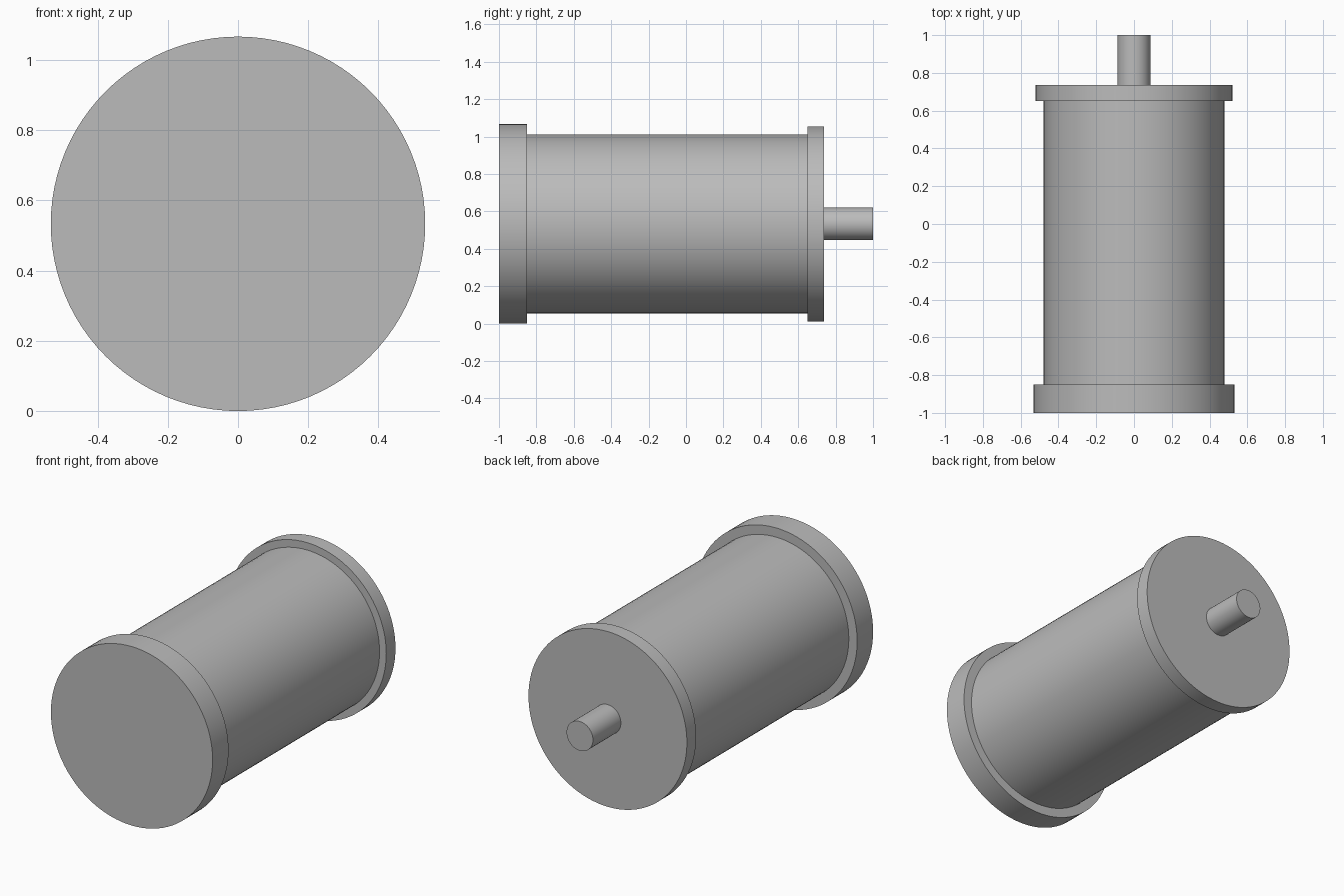
import bpy
import math

cube = bpy.data.objects.get("Cube")
if cube:
    bpy.data.objects.remove(cube, do_unlink=True)

AXIS_Z = 0.533

grey = bpy.data.materials.new("plain grey")
grey.use_nodes = True
colour = (0.5, 0.5, 0.5, 1)
grey.diffuse_color = colour
grey.node_tree.nodes["Principled BSDF"].inputs["Base Color"].default_value = colour


def cylinder(name, radius, y0, y1):
    """Smooth-sided cylinder lying along y between y0 and y1."""
    bpy.ops.mesh.primitive_cylinder_add(
        vertices=96, radius=radius, depth=y1 - y0,
        location=(0, (y0 + y1) / 2, AXIS_Z), rotation=(math.pi / 2, 0, 0))
    obj = bpy.context.object
    obj.name = name
    obj.data.materials.append(grey)
    bpy.ops.object.shade_smooth_by_angle(angle=math.radians(30))
    return obj


# Front cap, drum, rear cap and output shaft share one axis
cylinder("front_cap", AXIS_Z, -1.0, -0.85)
cylinder("drum_body", 0.478, -0.85, 0.65)
cylinder("rear_cap", 0.522, 0.65, 0.737)
cylinder("rear_shaft", 0.087, 0.737, 1.0)
